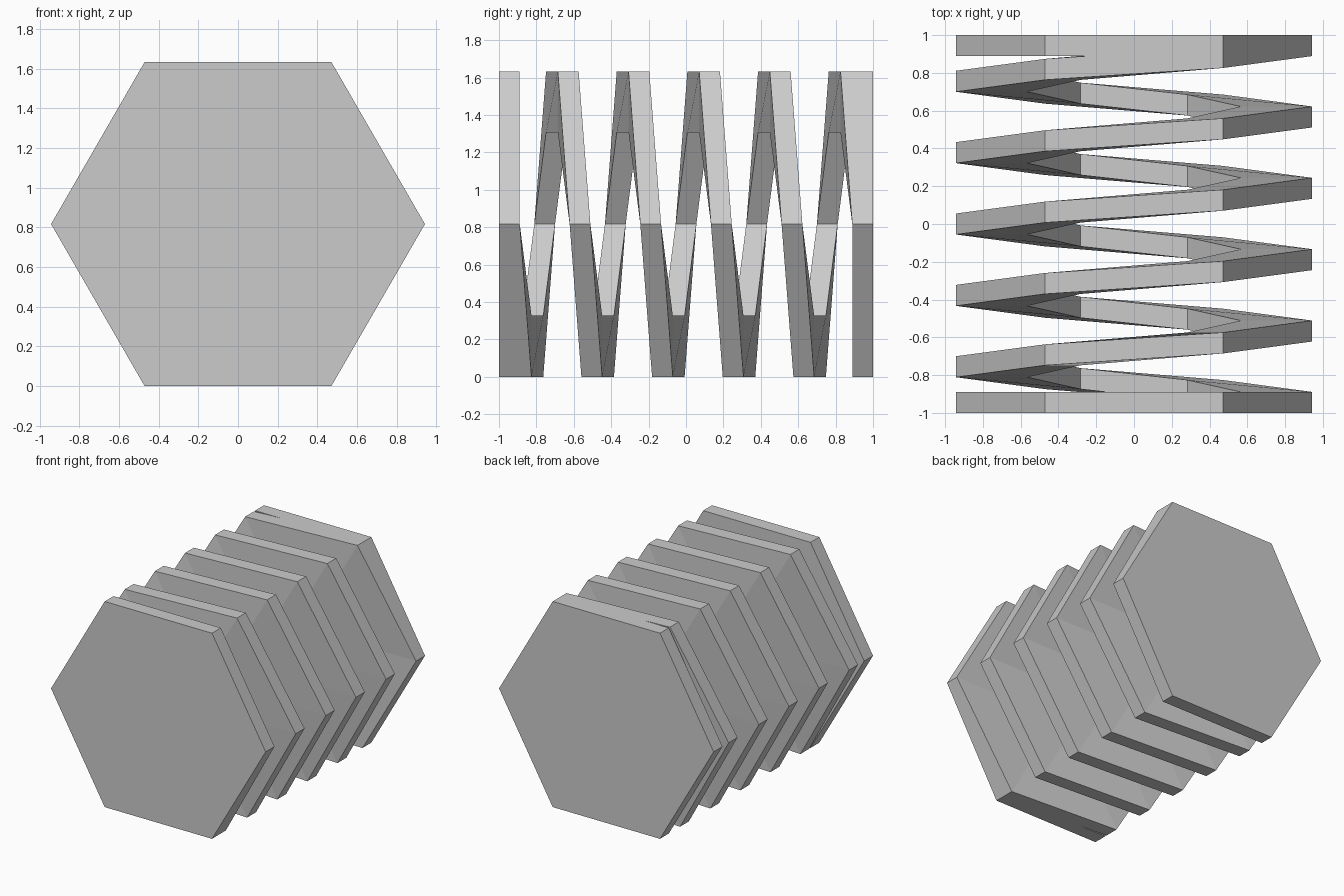
import bpy, bmesh, math

if "Cube" in bpy.data.objects:
    bpy.data.objects.remove(bpy.data.objects["Cube"])

R_OUT, R_IN = 0.943, 0.566      # hexagon corner radii of the coil
WIDTH = 0.111                   # coil band width and end plate thickness
TURNS, SIDES = 5, 6
CZ = R_OUT * math.cos(math.pi / 6)

grey = bpy.data.materials.new("plain grey")
grey.diffuse_color = (0.6, 0.6, 0.6, 1)
grey.use_nodes = True
grey.node_tree.nodes["Principled BSDF"].inputs["Base Color"].default_value = grey.diffuse_color


def point(radius, step, y):
    a = -step * 2 * math.pi / SIDES
    return (radius * math.cos(a), y, CZ + radius * math.sin(a))


def finish(bm, name):
    bmesh.ops.recalc_face_normals(bm, faces=bm.faces)
    mesh = bpy.data.meshes.new(name)
    bm.to_mesh(mesh)
    bm.free()
    mesh.materials.append(grey)
    bpy.context.collection.objects.link(bpy.data.objects.new(name, mesh))


# hexagonal spring coil with a rectangular cross-section
bm = bmesh.new()
count = TURNS * SIDES
rings = []
for i in range(count + 1):
    y = -1 + (2 - WIDTH) * i / count
    section = [(R_IN, y), (R_OUT, y), (R_OUT, y + WIDTH), (R_IN, y + WIDTH)]
    rings.append([bm.verts.new(point(r, i, yy)) for r, yy in section])
for a, b in zip(rings, rings[1:]):
    for k in range(4):
        n = (k + 1) % 4
        bm.faces.new((a[k], a[n], b[n], b[k]))
bm.faces.new(rings[0])
bm.faces.new(rings[-1])
finish(bm, "spring_coil")

# solid hexagonal plates closing both ends
for name, y in (("front_plate", -1), ("back_plate", 1 - WIDTH)):
    bm = bmesh.new()
    base = bm.faces.new([bm.verts.new(point(R_OUT, i, y)) for i in range(SIDES)])
    ext = bmesh.ops.extrude_face_region(bm, geom=[base], use_keep_orig=True)
    verts = [v for v in ext["geom"] if isinstance(v, bmesh.types.BMVert)]
    bmesh.ops.translate(bm, verts=verts, vec=(0, WIDTH, 0))
    finish(bm, name)
